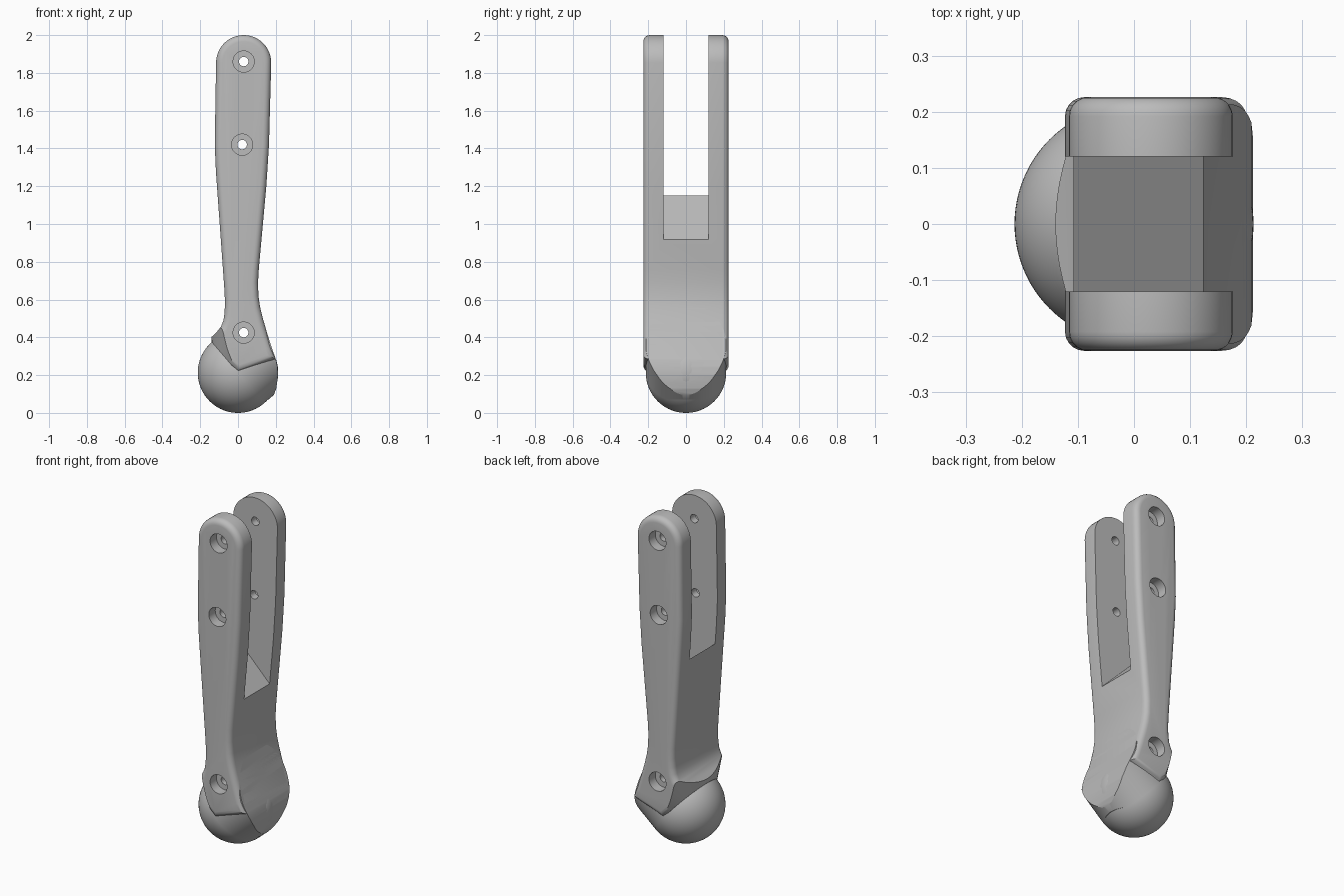
import bpy, bmesh
from math import sin, cos, pi
from mathutils import Vector

cube = bpy.data.objects.get("Cube")
if cube:
    bpy.data.objects.remove(cube)

steel = bpy.data.materials.new("satin_grey")
steel.use_nodes = True
grey = (0.5, 0.5, 0.5, 1)
steel.diffuse_color = grey
steel.node_tree.nodes["Principled BSDF"].inputs["Base Color"].default_value = grey

BALL = Vector((0, 0, 0.213))
AXIS = Vector((0.76, 0, 0.65)).normalized()
R = 0.213


def finish(bm, name):
    bmesh.ops.recalc_face_normals(bm, faces=bm.faces)
    mesh = bpy.data.meshes.new(name)
    bm.to_mesh(mesh)
    bm.free()
    mesh.materials.append(steel)
    ob = bpy.data.objects.new(name, mesh)
    bpy.context.collection.objects.link(ob)
    return ob


def extrude_profile(name, points, half, bevel=0):
    """Side outline in x and z, extruded across y, with rounded rims."""
    bm = bmesh.new()
    face = bm.faces.new([bm.verts.new((x, -half, z)) for x, z in points])
    ext = bmesh.ops.extrude_face_region(bm, geom=[face])["geom"]
    bmesh.ops.translate(bm, vec=(0, 2 * half, 0),
                        verts=[v for v in ext if isinstance(v, bmesh.types.BMVert)])
    bmesh.ops.recalc_face_normals(bm, faces=bm.faces)
    if bevel:
        rims = [e for e in bm.edges if abs(e.verts[0].co.y - e.verts[1].co.y) < half]
        bmesh.ops.bevel(bm, geom=rims, offset=bevel, segments=5, profile=0.5,
                        affect='EDGES', clamp_overlap=True)
    return finish(bm, name)


def cone(name, start, direction, length, r1, r2, sides=64):
    bm = bmesh.new()
    bmesh.ops.create_cone(bm, cap_ends=True, segments=sides, radius1=r1, radius2=r2, depth=length)
    turn = Vector((0, 0, 1)).rotation_difference(direction).to_matrix()
    for v in bm.verts:
        v.co = turn @ (v.co + Vector((0, 0, length / 2))) + start
    return finish(bm, name)


def boolean(ob, cutter, operation='DIFFERENCE'):
    mod = ob.modifiers.new(cutter.name, 'BOOLEAN')
    mod.operation = operation
    mod.solver = 'EXACT'
    mod.object = cutter
    cutter.hide_render = True
    bpy.context.view_layer.objects.active = ob
    bpy.ops.object.modifier_apply(modifier=mod.name)


# Outline pieces of the handle
crown = [(0.03 + 0.146 * cos(pi * i / 24), 1.854 + 0.146 * sin(pi * i / 24)) for i in range(25)]
left = [(-0.123, 1.42), (-0.117, 1.28), (-0.071, 0.64), (-0.069, 0.58), (-0.071, 0.53),
        (-0.077, 0.49), (-0.09, 0.457), (-0.11, 0.432), (-0.137, 0.405), (-0.17, 0.375)]
right = [(0.2, 0.285), (0.177, 0.35), (0.155, 0.42), (0.133, 0.495), (0.117, 0.56),
         (0.108, 0.62), (0.106, 0.69), (0.11, 0.76), (0.15, 1.2), (0.164, 1.42)]

# Forked handle, undercut where it meets the ball
handle = extrude_profile("forked_handle", crown + left + [(0, 0.215)] + right, 0.226, 0.034)
cutters = [cone("undercut", BALL, AXIS, 3, 0.215, 0.215 + 1.2 * 3)]
boolean(handle, cutters[0], 'INTERSECT')

# Slot between the fork arms, with a sloping floor
slot = extrude_profile("slot", [(-0.4, 1.447), (0.4, 0.638), (0.4, 2.3), (-0.4, 2.3)], 0.12)
boolean(handle, slot)

# Round neck flowing out of the ball, trimmed to the handle outline
neck = cone("round_neck", BALL, AXIS, 0.45, R, R, 96)
tail = [(0.18, 0.07), (0.203, 0.13), (0.212, 0.2), (0.209, 0.245)]
trim = extrude_profile("trim", [(-0.5, 1.42), (-0.5, 0.07)] + tail + right, 0.4)
boolean(neck, trim, 'INTERSECT')

# Ball end
bm = bmesh.new()
bmesh.ops.create_uvsphere(bm, u_segments=96, v_segments=48, radius=R)
bmesh.ops.translate(bm, vec=BALL, verts=bm.verts)
ball = finish(bm, "ball_end")

# Counterbored cross holes
Y = Vector((0, 1, 0))
cutters += [slot, trim]
for x, z in [(0.03, 1.86), (0.022, 1.42), (0.03, 0.425)]:
    tools = [cone("bore", Vector((x, -0.5, z)), Y, 1, 0.025, 0.025, 32)]
    for side in (-1, 1):
        tools.append(cone("counterbore", Vector((x, side * 0.166, z)), Y * side, 0.2, 0.056, 0.056, 40))
    for part in [handle] + ([neck, ball] if z < 1 else []):
        for tool in tools:
            boolean(part, tool)
    cutters += tools

for c in cutters:
    bpy.data.objects.remove(c)

# Smooth shading with crisp edges
bpy.ops.object.select_all(action='DESELECT')
for part in (handle, neck, ball):
    part.select_set(True)
bpy.context.view_layer.objects.active = handle
bpy.ops.object.shade_smooth_by_angle(angle=0.5)
